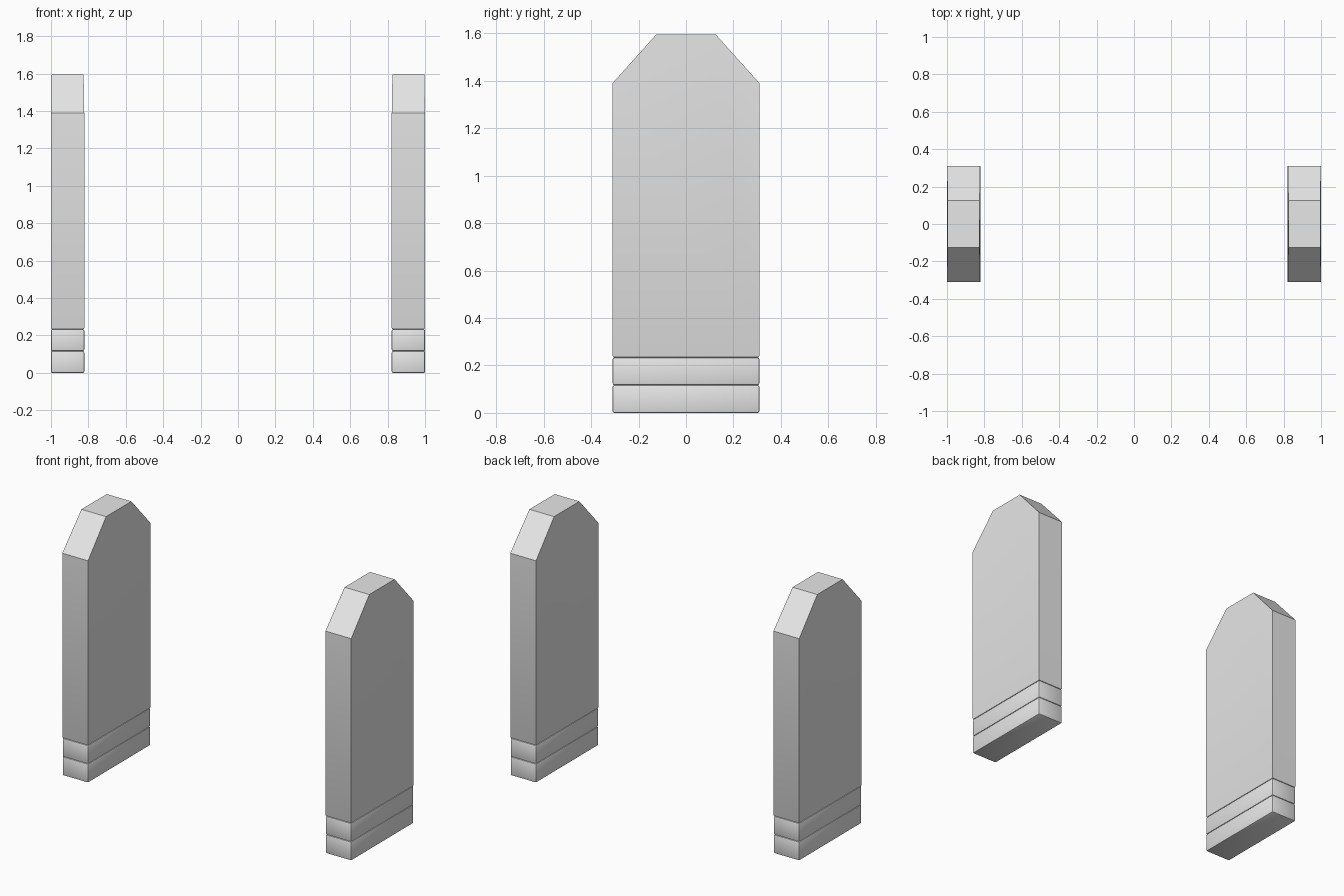
import bpy
import bmesh

cube = bpy.data.objects.get("Cube")
if cube:
    bpy.data.objects.remove(cube, do_unlink=True)

grey = bpy.data.materials.new("light_grey")
grey.use_nodes = True
grey.diffuse_color = (0.8, 0.8, 0.8, 1)
grey.node_tree.nodes["Principled BSDF"].inputs["Base Color"].default_value = (0.8, 0.8, 0.8, 1)

THICK = 0.178     # pillar size along x
HALF = 0.309      # half depth along y
TOP_HALF = 0.125  # half depth of the flat crown
CENTRE = 1 - THICK / 2
SHOULDER, CROWN = 1.39, 1.595


def slab(name, x, profile, bevel):
    """Extrude a (y, z) outline along x and soften its edges."""
    bm = bmesh.new()
    face = bm.faces.new([bm.verts.new((x - THICK / 2, y, z)) for y, z in profile])
    extruded = bmesh.ops.extrude_face_region(bm, geom=[face])["geom"]
    moved = [v for v in extruded if isinstance(v, bmesh.types.BMVert)]
    bmesh.ops.translate(bm, verts=moved, vec=(THICK, 0, 0))
    # Crown is very slightly narrower than the shaft
    for v in bm.verts:
        if v.co.z > SHOULDER + 0.1:
            v.co.x = x + (v.co.x - x) * 0.96
    # Round only the edges below the chamfered crown
    bmesh.ops.recalc_face_normals(bm, faces=bm.faces)
    low = [e for e in bm.edges if max(v.co.z for v in e.verts) < SHOULDER - 0.1]
    bmesh.ops.bevel(bm, geom=low, offset=bevel, offset_type='OFFSET',
                    segments=2, profile=0.5, affect='EDGES')
    mesh = bpy.data.meshes.new(name)
    bm.to_mesh(mesh)
    bm.free()
    mesh.materials.append(grey)
    obj = bpy.data.objects.new(name, mesh)
    bpy.context.collection.objects.link(obj)
    bpy.ops.object.select_all(action='DESELECT')
    obj.select_set(True)
    bpy.context.view_layer.objects.active = obj
    bpy.ops.object.shade_smooth_by_angle()
    return obj


def block(z0, z1):
    return [(-HALF, z0), (HALF, z0), (HALF, z1), (-HALF, z1)]


for side, sign in (("left", 1), ("right", -1)):
    x = sign * CENTRE
    # Two stacked base blocks
    slab(side + "_base_block", x, block(0, 0.117), 0.007)
    slab(side + "_middle_block", x, block(0.117, 0.233), 0.007)
    # Tall shaft with chamfered crown
    shaft = [(-HALF, 0.233), (HALF, 0.233), (HALF, SHOULDER),
             (TOP_HALF, CROWN), (-TOP_HALF, CROWN), (-HALF, SHOULDER)]
    slab(side + "_shaft", x, shaft, 0.007)
